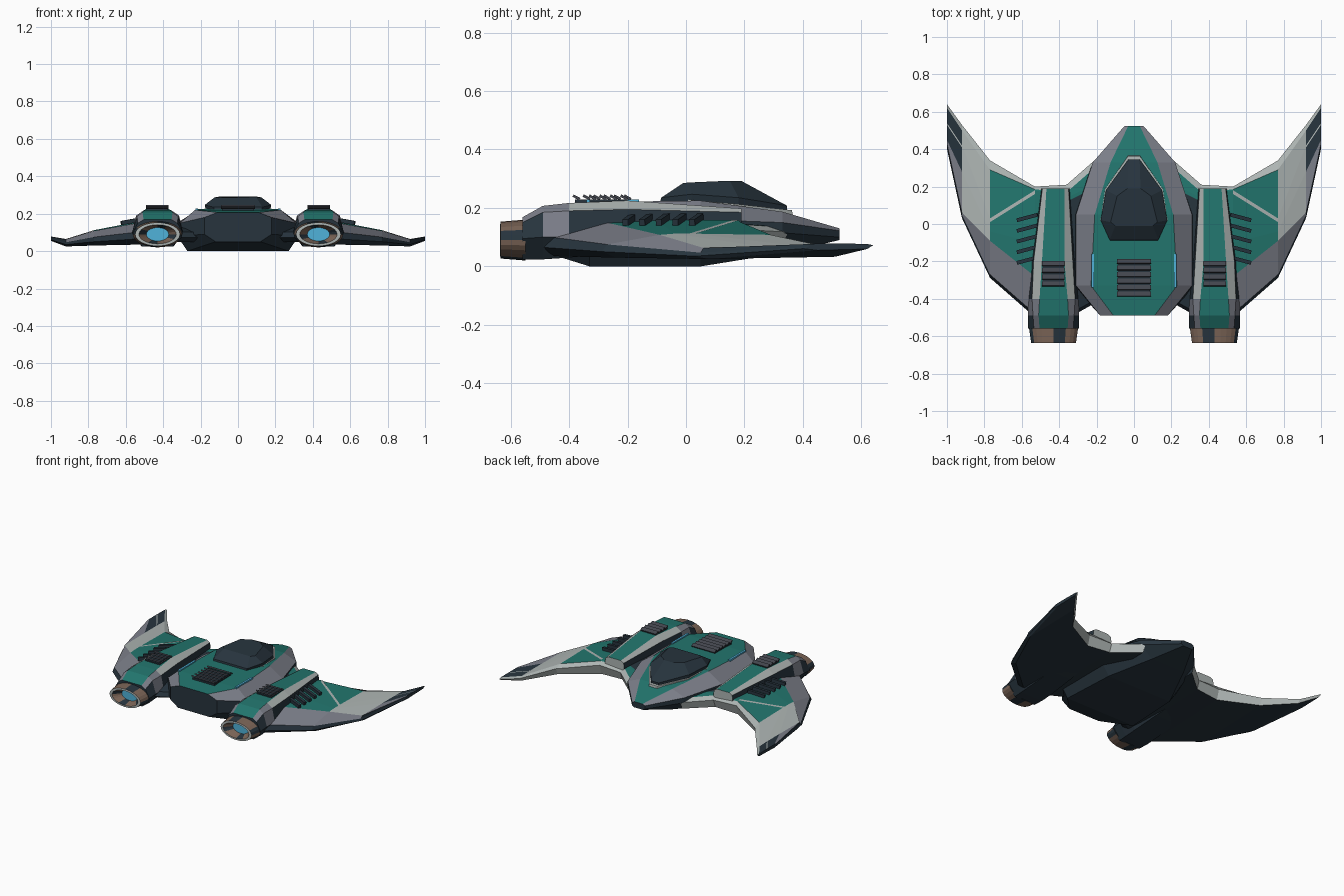
import bpy, bmesh, math
from mathutils import Matrix, Vector

if "Cube" in bpy.data.objects:
    bpy.data.objects.remove(bpy.data.objects["Cube"])

NAMES = ["dark navy", "teal", "mid grey", "light grey", "copper", "cyan glow", "vent grey"]
COLOURS = [(.02, .034, .047), (.016, .18, .155), (.2, .21, .25), (.42, .46, .45),
           (.2, .13, .095), (.08, .45, .7), (.055, .06, .075)]
DARK, TEAL, GREY, LIGHT, COPPER, CYAN, VENT = range(7)
MATS = []
for name, rgb in zip(NAMES, COLOURS):
    m = bpy.data.materials.new(name)
    m.use_nodes = True
    m.diffuse_color = (*rgb, 1)
    bsdf = m.node_tree.nodes["Principled BSDF"]
    bsdf.inputs["Base Color"].default_value = (*rgb, 1)
    bsdf.inputs["Roughness"].default_value = .6
    MATS.append(m)


def finish(name, bm, mirror=False):
    bmesh.ops.recalc_face_normals(bm, faces=bm.faces)
    mesh = bpy.data.meshes.new(name)
    bm.to_mesh(mesh)
    bm.free()
    for m in MATS:
        mesh.materials.append(m)
    ob = bpy.data.objects.new(name, mesh)
    bpy.context.collection.objects.link(ob)
    if mirror:
        ob.modifiers.new("Mirror", "MIRROR").use_mirror_merge = False
    return ob


def loft(name, rings, colour, caps=(DARK, DARK), mirror=False):
    """Skin closed rings; colour(i, j) picks the material of span i, side j."""
    bm = bmesh.new()
    rows = [[bm.verts.new(p) for p in ring] for ring in rings]
    n = len(rows[0])
    for i, (a, b) in enumerate(zip(rows, rows[1:])):
        for j in range(n):
            k = (j + 1) % n
            bm.faces.new((a[j], a[k], b[k], b[j])).material_index = colour(i, j)
    for row, c in zip((rows[0], rows[-1]), caps):
        bm.faces.new(row).material_index = c
    return finish(name, bm, mirror)


def bars(name, places, size, rot, mat, mirror=False):
    """A set of equal boxes in one object."""
    bm = bmesh.new()
    for p in places:
        mtx = Matrix.Translation(Vector(p)) @ rot @ Matrix.Diagonal((*size, 1))
        bmesh.ops.create_cube(bm, size=1, matrix=mtx)
    for f in bm.faces:
        f.material_index = mat
    return finish(name, bm, mirror)


def both_sides(y, half, cx=0):
    """Section across y from its half profile, listed from top to bottom."""
    right = [(cx + x, y, z) for x, z in half]
    return right + [(cx - x, y, z) for x, z in reversed(half)]


# Fuselage: teal deck, grey shoulders, dark belly
hull = [
    (-.49, [(.11, .207), (.18, .18), (.18, .09), (.12, .05)]),
    (-.33, [(.23, .22), (.31, .15), (.325, .08), (.27, 0)]),
    (.05, [(.21, .225), (.31, .16), (.32, .1), (.25, 0)]),
    (.33, [(.125, .187), (.22, .15), (.22, .115), (.13, .045)]),
    (.525, [(.03, .13), (.05, .122), (.05, .1), (.035, .09)]),
]
SECTION = [GREY, DARK, DARK, DARK, DARK, DARK, GREY, TEAL]
loft("fuselage", [both_sides(y, h) for y, h in hull], lambda i, j: SECTION[j])


# Canopy with a light sill
def outline(half, grow=1.0, lift=0.0):
    pts = [(x * grow, .05 + (y - .05) * grow, z + lift) for x, y, z in half]
    return pts + [(-x, y, z) for x, y, z in reversed(pts)]


base = [(.03, .345, .175), (.145, .18, .195), (.17, .02, .21), (.125, -.09, .215)]
belt = [(.03, .345, .208), (.15, .18, .235), (.178, .02, .247), (.13, -.085, .235)]
roof = [(.035, .19, .292), (.09, .15, .293), (.125, .01, .287), (.1, -.01, .285)]
loft("canopy", [outline(base), outline(belt), outline(roof)], lambda i, j: DARK)
sill = [(x, max(y, -.02), z) for x, y, z in base]
loft("canopy_sill", [outline(sill, 1.08, -.02), outline(sill, 1.06, .017)],
     lambda i, j: LIGHT, (LIGHT, LIGHT))

# Swept wings: stations along x with chord rows from leading to trailing edge
stations = [  # x, top z, bottom z, chord rows
    (.2, .14, .05, (.35, .31, .22, .2, -.1, -.25, -.4)),
    (.36, .15, .05, (.21, .17, .14, .12, -.1, -.28, -.49)),
    (.53, .158, .035, (.2, .185, .18, .16, -.1, -.28, -.48)),
    (.77, .112, .03, (.34, .29, .03, .01, -.04, -.09, -.27)),
    (.92, .065, .025, (.53, .5, .42, .41, .28, .06, .05)),
    (1, .078, .055, (.64, .62, .54, .53, .45, .43, .42)),
]
rings = []
for x, top, low, ys in stations:
    t = top - low
    drop = [.25, .05, 0, 0, 0, .05, .45]
    ring = [(x, y, top - t * d) for y, d in zip(ys, drop)]
    ring += [(x, ys[-1] - .018, low + t * .25), (x, ys[-1] + .03, low),
             (x, ys[0] - .02, low + t * .2)]
    rings.append(ring)
L, T, G, D = LIGHT, TEAL, GREY, DARK
PANELS = [(L, T, T, D, D, D), (L, T, T, T, T, G), (L, T, L, T, T, G),
          (L, L, L, L, L, G), (L, D, L, D, G, D)]
loft("wing", rings,
     lambda i, j: PANELS[i][j] if j < 6 else (LIGHT if j == 9 else DARK), mirror=True)

# Engine nacelles
nacelle = [  # y, centre x, half profile
    (-.56, .43, [(.075, .168), (.105, .15), (.137, .095), (.08, .024)]),
    (-.49, .43, [(.08, .207), (.11, .185), (.137, .1), (.085, .024)]),
    (-.4, .43, [(.075, .217), (.115, .19), (.135, .1), (.085, .03)]),
    (-.2, .432, [(.06, .225), (.105, .195), (.118, .12), (.08, .05)]),
    (.19, .42, [(.048, .198), (.07, .185), (.075, .15), (.05, .1)]),
]


def nacelle_colour(i, j):
    if j == 7:
        return TEAL
    if j in (0, 6):
        return LIGHT if i > 1 else GREY
    return GREY if j in (1, 5) and i == 1 else DARK


loft("nacelle", [both_sides(y, h, cx) for y, cx, h in nacelle],
     nacelle_colour, (DARK, LIGHT), mirror=True)

# Oval nozzles with a glowing core
SIDES = 24


def oval(y, rx, rz):
    angles = [math.tau * k / SIDES for k in range(SIDES)]
    return [(.43 + rx * math.cos(a), y, .09 + rz * math.sin(a)) for a in angles]


def nozzle_colour(i, j):
    if i == 1:
        return LIGHT
    return DARK if j % 6 < 2 else COPPER


loft("nozzle", [oval(-.55, .132, .07), oval(-.635, .12, .063),
                oval(-.636, .1, .051), oval(-.585, .06, .036)],
     nozzle_colour, (DARK, CYAN), mirror=True)

# Louvred vents on the deck and nacelles
tilt = Matrix.Rotation(math.radians(-28), 4, "X")
flat = Matrix.Identity(4)
bars("deck_vent_tray", [(0, -.29, .222)], (.17, .18, .012), flat, DARK)
bars("deck_vent_slats", [(0, -.375 + .035 * k, .236) for k in range(6)],
     (.18, .026, .009), tilt, VENT)
bars("nacelle_vent_tray", [(.432, -.265, .222)], (.115, .13, .012), flat, DARK, True)
bars("nacelle_vent_slats", [(.432, -.32 + .036 * k, .236) for k in range(4)],
     (.122, .026, .009), tilt, VENT, True)

# Wing fins and cyan side lights
lean = Matrix.Rotation(math.radians(-15), 4, "Z") @ Matrix.Rotation(math.radians(10), 4, "Y")
bars("wing_fins", [(.57, .035 - .057 * k, .16) for k in range(5)],
     (.115, .02, .022), lean, DARK, True)
bars("side_light", [(.221, -.25, .222)], (.014, .18, .014), flat, CYAN, True)
